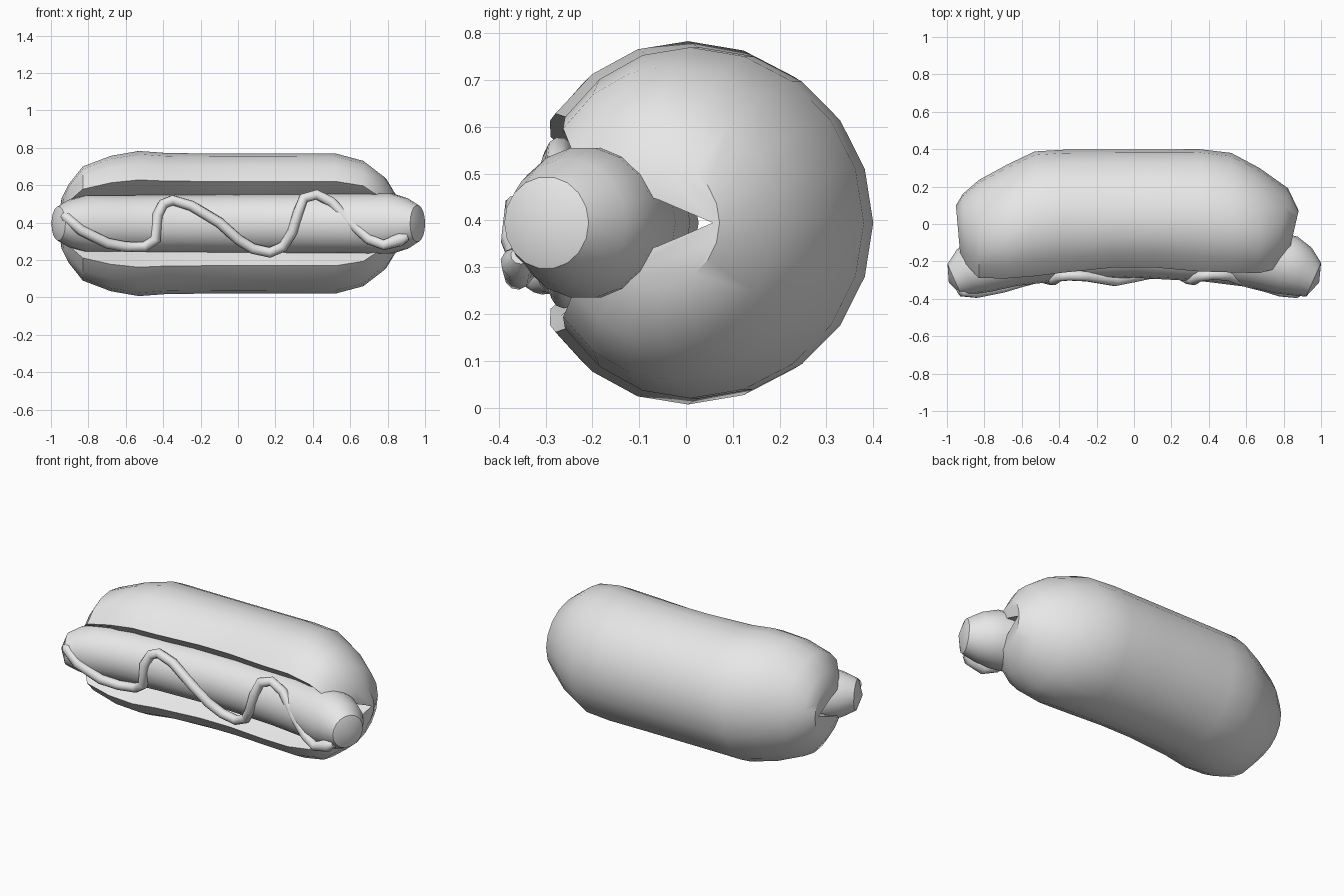
import bpy, bmesh, math
from mathutils import Vector

cube = bpy.data.objects.get("Cube")
if cube:
    bpy.data.objects.remove(cube, do_unlink=True)

grey = bpy.data.materials.new("light_grey")
grey.use_nodes = True
grey.diffuse_color = (0.8, 0.8, 0.8, 1)
grey.node_tree.nodes["Principled BSDF"].inputs["Base Color"].default_value = (0.8, 0.8, 0.8, 1)

MID_Z = 0.395


def finish(obj, angle):
    obj.data.materials.append(grey)
    bpy.ops.object.select_all(action="DESELECT")
    obj.select_set(True)
    bpy.context.view_layer.objects.active = obj
    bpy.ops.object.shade_smooth_by_angle(angle=math.radians(angle))


def loft(name, rings, angle, tips=None):
    """Bridge closed rings; close the ends with flat caps or pointed tips."""
    bm = bmesh.new()
    loops = [[bm.verts.new(p) for p in ring] for ring in rings]
    n = len(loops[0])
    for a, b in zip(loops, loops[1:]):
        for i in range(n):
            j = (i + 1) % n
            bm.faces.new((a[i], a[j], b[j], b[i]))
    for k, loop in enumerate((loops[0], loops[-1])):
        if tips:
            tip = bm.verts.new(tips[k])
            for i in range(n):
                bm.faces.new((loop[i], loop[(i + 1) % n], tip))
        else:
            bm.faces.new(loop)
    bmesh.ops.recalc_face_normals(bm, faces=bm.faces)
    mesh = bpy.data.meshes.new(name)
    bm.to_mesh(mesh)
    bm.free()
    obj = bpy.data.objects.new(name, mesh)
    bpy.context.collection.objects.link(obj)
    finish(obj, angle)


def place(x, yc, dy, dz, tilt):
    t = math.radians(tilt)
    return Vector((x + dy * math.sin(t), yc + dy * math.cos(t), MID_Z + dz))


# Bun: round loaf with a wedge slit along the front
def bun_ring(x, yc, r, front, tilt):
    lip, steps = math.radians(37), 16
    arc = []
    for i in range(steps + 1):
        a = lip + (2 * math.pi - 2 * lip) * i / steps
        dy = -r * math.cos(a)
        arc.append((dy * front if dy < 0 else dy, r * math.sin(a)))
    ly, lz = arc[0][0] * 0.92, arc[0][1] * 0.92
    slit = [(ly, -lz), (-0.06 - yc, -0.05), (0.06 - yc, 0), (-0.06 - yc, 0.05), (ly, lz)]
    return [place(x, yc, dy, dz, tilt) for dy, dz in arc + slit]


# x, centre y, radius, front flattening, tilt
bun_stations = [
    (-0.94, -0.04, 0.14, 1, -5), (-0.905, -0.05, 0.21, 1, -3), (-0.83, -0.07, 0.305, 0.9, 0),
    (-0.68, -0.045, 0.362, 0.85, 0), (-0.53, 0.0, 0.388, 0.9, 0), (-0.38, 0.02, 0.377, 0.93, 0),
    (-0.1, 0.025, 0.374, 0.86, 0), (0.1, 0.025, 0.374, 0.86, 0), (0.35, 0.025, 0.375, 0.93, 0),
    (0.52, 0.005, 0.375, 0.88, 0), (0.67, -0.035, 0.335, 0.85, 0),
    (0.78, -0.055, 0.25, 0.95, 10), (0.85, -0.06, 0.135, 1, 13),
]
loft("bun", [bun_ring(*s) for s in bun_stations], 35)

# Sausage: mirrored half path, bending forward at the ends
half = [(0.96, -0.298, 0.095, 24), (0.9, -0.255, 0.132, 22), (0.82, -0.22, 0.157, 20),
        (0.65, -0.18, 0.157, 12), (0.4, -0.15, 0.157, 5)]
path = [(-x, y, r, -t) for x, y, r, t in half] + [(0, -0.13, 0.157, 0)] + half[::-1]
sausage_rings = []
for x, y, r, t in path:
    r *= 1 + 0.04 * x
    turns = [2 * math.pi * i / 18 for i in range(18)]
    sausage_rings.append([place(x, y, r * math.cos(a), r * math.sin(a), t) for a in turns])
loft("sausage", sausage_rings, 32, [(s * 0.99, -0.313, MID_Z) for s in (-1, 1)])

# Sauce: wavy tube along the front of the sausage
wave = [
    (-0.94, -0.35, 0.44), (-0.92, -0.36, 0.43), (-0.84, -0.368, 0.36), (-0.7, -0.34, 0.29),
    (-0.6, -0.31, 0.27), (-0.5, -0.285, 0.27), (-0.44, -0.3, 0.31), (-0.43, -0.3, 0.44),
    (-0.4, -0.28, 0.5), (-0.35, -0.275, 0.52), (-0.25, -0.28, 0.49), (-0.1, -0.305, 0.4),
    (0, -0.285, 0.31), (0.08, -0.268, 0.26), (0.17, -0.26, 0.24), (0.24, -0.265, 0.27),
    (0.29, -0.295, 0.35), (0.32, -0.3, 0.45), (0.35, -0.28, 0.53), (0.42, -0.27, 0.55),
    (0.5, -0.275, 0.51), (0.6, -0.31, 0.4), (0.7, -0.335, 0.31), (0.78, -0.36, 0.28),
    (0.87, -0.36, 0.31), (0.905, -0.355, 0.325),
]
curve = bpy.data.curves.new("sauce", "CURVE")
curve.dimensions = "3D"
curve.bevel_depth = 0.028
curve.bevel_resolution = 3
curve.use_fill_caps = True
spline = curve.splines.new("POLY")
spline.points.add(len(wave) - 1)
for point, co in zip(spline.points, wave):
    point.co = (*co, 1)
    point.radius = 1.3 if co[0] > 0.85 else 1
spline.points[0].radius = 0.5
spline.points[-1].radius = 0.7
sauce = bpy.data.objects.new("sauce", curve)
bpy.context.collection.objects.link(sauce)
bpy.ops.object.select_all(action="DESELECT")
sauce.select_set(True)
bpy.context.view_layer.objects.active = sauce
bpy.ops.object.convert(target="MESH")
finish(bpy.context.view_layer.objects.active, 50)
